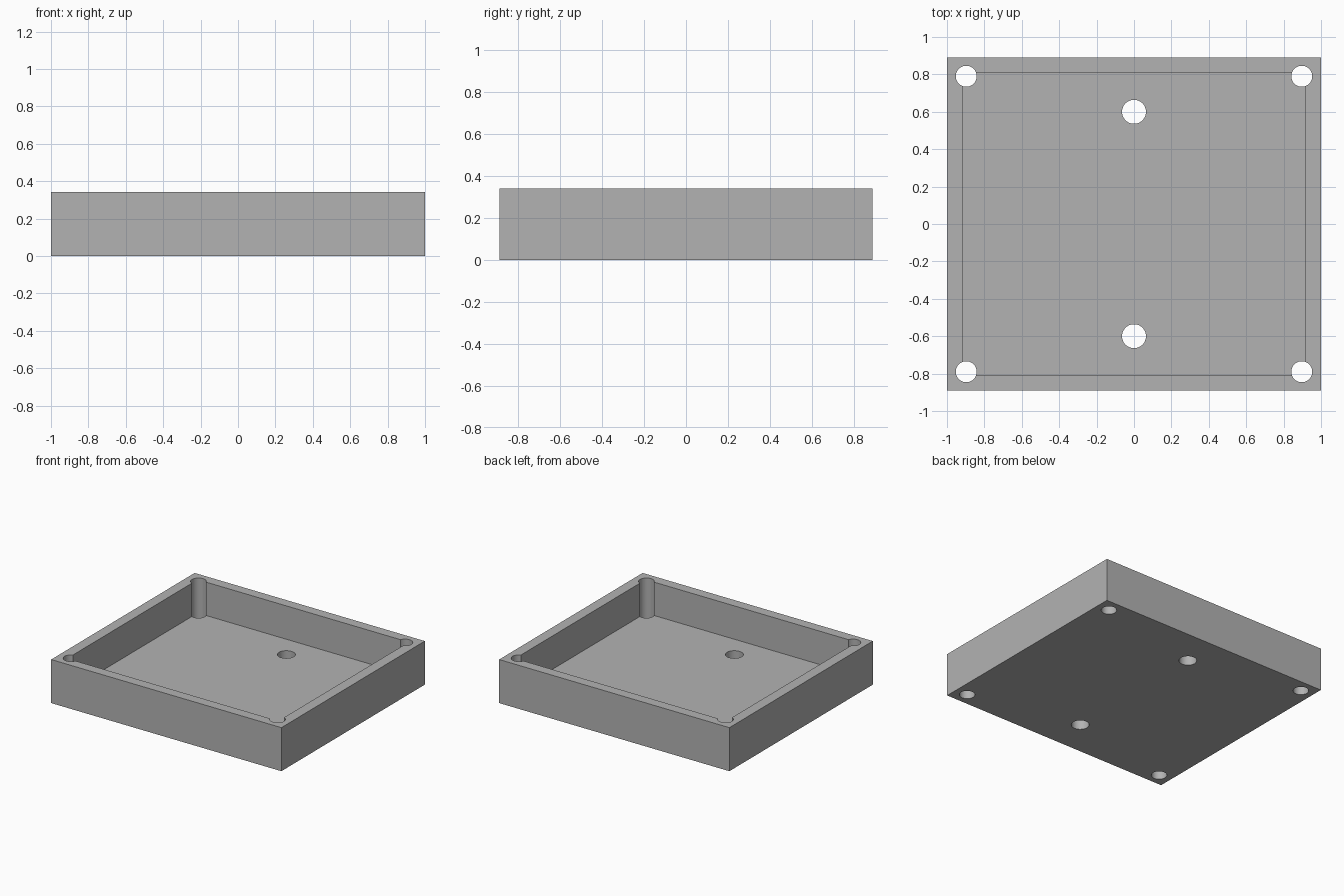
import bpy
import math

cube = bpy.data.objects.get("Cube")
if cube:
    bpy.data.objects.remove(cube, do_unlink=True)

WIDTH, DEPTH, HEIGHT = 2.0, 1.78, 0.342
WALL_X, WALL_Y, FLOOR = 0.083, 0.08, 0.08

# Single plain grey
grey = bpy.data.materials.new("plain_grey")
grey.use_nodes = True
colour = (0.45, 0.45, 0.45, 1)
grey.diffuse_color = colour
grey.node_tree.nodes["Principled BSDF"].inputs["Base Color"].default_value = colour


def block(name, width, depth, bottom, top):
    bpy.ops.mesh.primitive_cube_add(size=1, location=(0, 0, (bottom + top) / 2))
    obj = bpy.context.object
    obj.name = name
    obj.scale = (width, depth, top - bottom)
    bpy.ops.object.transform_apply(location=True, rotation=False, scale=True)
    obj.data.materials.append(grey)
    return obj


def drill(name, x, y, radius):
    bpy.ops.mesh.primitive_cylinder_add(
        vertices=48, radius=radius, depth=1, location=(x, y, HEIGHT / 2))
    obj = bpy.context.object
    obj.name = name
    obj.data.materials.append(grey)
    return obj


# Tray body
tray = block("tray", WIDTH, DEPTH, 0, HEIGHT)

# Open cavity, corner screw holes and the two floor holes
cutters = [block("cavity_cutter", WIDTH - 2 * WALL_X, DEPTH - 2 * WALL_Y,
                 FLOOR, HEIGHT + 0.2)]
for y_side in (-1, 1):
    for x_side in (-1, 1):
        cutters.append(drill("corner_hole_cutter", x_side * 0.897, y_side * 0.79, 0.056))
    cutters.append(drill("floor_hole_cutter", 0, y_side * 0.6, 0.064))

bpy.ops.object.select_all(action="DESELECT")
tray.select_set(True)
bpy.context.view_layer.objects.active = tray
for cutter in cutters:
    cutter.hide_render = True
    cut = tray.modifiers.new("cut", "BOOLEAN")
    cut.operation = "DIFFERENCE"
    cut.solver = "EXACT"
    cut.object = cutter
    bpy.ops.object.modifier_apply(modifier=cut.name)
    bpy.data.objects.remove(cutter, do_unlink=True)

# Smooth hole walls, sharp box edges
bpy.ops.object.shade_smooth_by_angle(angle=math.radians(30))
